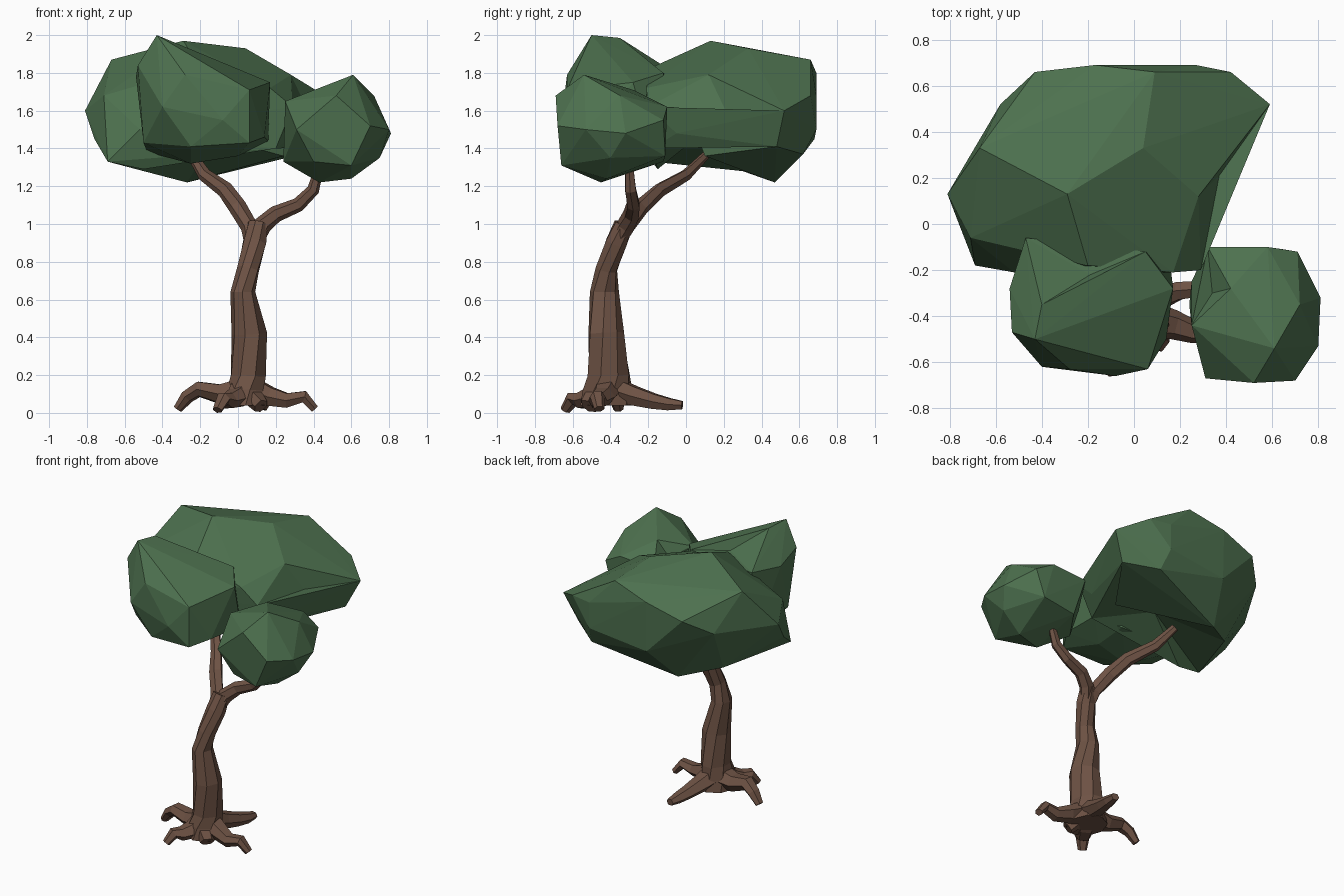
import bpy, bmesh, math, random
from mathutils import Vector

random.seed(4)


def material(name, col):
    m = bpy.data.materials.new(name)
    m.diffuse_color = (*col, 1)
    return m


GREEN = material("leaf green", (0.075, 0.165, 0.078))
BROWN = material("bark brown", (0.155, 0.085, 0.058))


def finish(bm, name, mat):
    bmesh.ops.recalc_face_normals(bm, faces=bm.faces[:])
    me = bpy.data.meshes.new(name)
    bm.to_mesh(me)
    bm.free()
    me.materials.append(mat)
    ob = bpy.data.objects.new(name, me)
    bpy.context.collection.objects.link(ob)
    return ob


def limb(name, path, sides, ref=(0, 1, 0), twist=0.0, jitter=0.1):
    """Faceted tube through (x, y, z, radius_a, radius_b) stations."""
    bm = bmesh.new()
    pts = [Vector(p[:3]) for p in path]
    bumps = [1 + random.uniform(-jitter, jitter) for _ in range(sides)]
    rings = []
    for i, p in enumerate(path):
        t = (pts[min(i + 1, len(pts) - 1)] - pts[max(i - 1, 0)]).normalized()
        a = Vector(ref).cross(t).normalized()
        b = t.cross(a)
        ring = []
        for k in range(sides):
            w = math.tau * k / sides + twist * i
            co = pts[i] + (a * math.cos(w) * p[3] + b * math.sin(w) * p[4]) * bumps[k]
            co.z = max(co.z, 0.0)
            ring.append(bm.verts.new(co))
        rings.append(ring)
    for r, s in zip(rings, rings[1:]):
        for k in range(sides):
            j = (k + 1) % sides
            bm.faces.new((r[k], r[j], s[j], s[k]))
    bm.faces.new(rings[0])
    bm.faces.new(rings[-1])
    return finish(bm, name, BROWN)


def leaf_clump(name, points, hollow=None, dents=()):
    """Convex faceted clump; hollow = tip of a recess in the underside,
    dents = points to which the nearest face is pushed in."""
    bm = bmesh.new()
    for p in points:
        bm.verts.new(p)
    bmesh.ops.convex_hull(bm, input=bm.verts[:])
    loose = [v for v in bm.verts if not v.link_faces]
    bmesh.ops.delete(bm, geom=loose, context='VERTS')
    bmesh.ops.recalc_face_normals(bm, faces=bm.faces[:])
    for d in map(Vector, dents):
        # face whose plane is nearest above the inner point
        f = min(bm.faces, key=lambda f: abs((d - f.verts[0].co).dot(f.normal))
                + 0.3 * (d - f.calc_center_median()).length)
        bmesh.ops.poke(bm, faces=[f])["verts"][0].co = d
        bm.normal_update()
    if hollow:
        under = [f for f in bm.faces if f.normal.z < -0.7 and f.calc_center_median().y < 0.3]
        if under:
            merged = bmesh.ops.dissolve_faces(bm, faces=under)["region"]
            big = max(merged, key=lambda f: f.calc_area())
            bmesh.ops.poke(bm, faces=[big])["verts"][0].co = Vector(hollow)
    return finish(bm, name, GREEN)


# Trunk, leaning back and to the right as it rises
limb("trunk", [
    (0.04, -0.41, 0.04, 0.13, 0.14), (0.04, -0.41, 0.12, 0.11, 0.13),
    (0.05, -0.405, 0.20, 0.10, 0.118), (0.055, -0.42, 0.42, 0.096, 0.1),
    (0.022, -0.43, 0.64, 0.066, 0.08), (0.05, -0.42, 0.76, 0.06, 0.062),
    (0.085, -0.37, 0.90, 0.064, 0.062), (0.10, -0.33, 1.0, 0.055, 0.055)],
    8, twist=0.2, jitter=0.08)

# Two branches from the fork
limb("left_branch", [
    (0.07, -0.38, 0.86, 0.03, 0.04), (0.06, -0.32, 0.98, 0.046, 0.045),
    (-0.005, -0.24, 1.09, 0.048, 0.045), (-0.07, -0.14, 1.18, 0.044, 0.036),
    (-0.18, 0.0, 1.26, 0.036, 0.03), (-0.25, 0.11, 1.37, 0.025, 0.022)], 6)
limb("right_branch", [
    (0.08, -0.38, 0.88, 0.04, 0.04), (0.13, -0.32, 0.99, 0.05, 0.046),
    (0.20, -0.29, 1.05, 0.044, 0.042), (0.32, -0.28, 1.10, 0.038, 0.036),
    (0.40, -0.295, 1.18, 0.033, 0.032), (0.43, -0.30, 1.29, 0.024, 0.024)], 6)

# Roots crawling outwards over the ground
ROOTS = {
    "left_root": [(0.03, -0.41, 0.12), (-0.10, -0.40, 0.10), (-0.21, -0.39, 0.125), (-0.27, -0.37, 0.085), (-0.32, -0.36, 0.02)],
    "right_root": [(0.06, -0.42, 0.13), (0.17, -0.44, 0.085), (0.26, -0.47, 0.065), (0.35, -0.47, 0.085), (0.405, -0.46, 0.02)],
    "front_root": [(0.03, -0.42, 0.13), (-0.01, -0.50, 0.08), (-0.05, -0.56, 0.065), (-0.08, -0.60, 0.075), (-0.11, -0.64, 0.015)],
    "back_root": [(0.05, -0.40, 0.13), (0.08, -0.28, 0.09), (0.11, -0.17, 0.06), (0.13, -0.09, 0.045), (0.14, -0.02, 0.04)],
    "small_front_root": [(0.06, -0.42, 0.13), (0.08, -0.48, 0.08), (0.12, -0.515, 0.035)],
}
RADII = [0.085, 0.066, 0.052, 0.042, 0.028]
for name, pts in ROOTS.items():
    limb(name, [(*p, r, r * 0.85) for p, r in zip(pts, RADII)], 6, ref=(0, 0, 1), jitter=0.12)

# Large rear canopy
leaf_clump("rear_canopy", [
    (-0.29, 0.13, 1.97), (0.04, 0.33, 1.93), (0.09, 0.66, 1.87), (-0.67, 0.33, 1.87),
    (-0.20, -0.18, 1.83), (0.42, 0.66, 1.68), (0.27, 0.69, 1.68), (-0.17, 0.69, 1.80),
    (-0.43, 0.66, 1.72), (-0.58, 0.52, 1.62), (0.59, 0.52, 1.60),
    (0.28, 0.12, 1.79), (0.29, -0.20, 1.62), (0.17, -0.21, 1.72), (0.31, -0.05, 1.48),
    (-0.81, 0.13, 1.60), (-0.76, 0.0, 1.45), (-0.71, -0.06, 1.68), (-0.69, -0.18, 1.33),
    (-0.52, -0.21, 1.50), (-0.27, 0.47, 1.22), (0.27, 0.69, 1.50), (-0.17, 0.68, 1.45),
    (0.30, 0.62, 1.37), (0.50, 0.48, 1.41), (0.24, 0.10, 1.36), (-0.50, 0.30, 1.28),
    (-0.50, -0.15, 1.29), (0.20, -0.18, 1.40)],
    hollow=(-0.12, 0.06, 1.46), dents=[(0.37, 0.21, 1.60)])

# Front left clump with its pointed crest
leaf_clump("front_left_clump", [
    (-0.43, -0.50, 2.0), (-0.40, -0.35, 1.985), (-0.47, -0.06, 1.80), (-0.54, -0.28, 1.78),
    (-0.53, -0.47, 1.84), (-0.40, -0.62, 1.62), (-0.28, -0.63, 1.79), (-0.08, -0.66, 1.55),
    (0.06, -0.63, 1.71), (0.06, -0.63, 1.43), (0.14, -0.50, 1.46), (0.17, -0.28, 1.75),
    (0.16, -0.20, 1.44), (0.05, -0.12, 1.80), (-0.25, -0.60, 1.41), (-0.50, -0.42, 1.43),
    (-0.48, -0.10, 1.38), (-0.25, -0.38, 1.32), (0.0, -0.35, 1.36), (0.0, -0.12, 1.38)],
    dents=[(-0.19, -0.22, 1.82)])

# Right clump
leaf_clump("right_clump", [
    (0.61, -0.54, 1.79), (0.58, -0.10, 1.62), (0.42, -0.28, 1.71), (0.32, -0.10, 1.60),
    (0.71, -0.12, 1.55), (0.72, -0.35, 1.68), (0.81, -0.32, 1.48), (0.80, -0.53, 1.50),
    (0.70, -0.68, 1.52), (0.52, -0.69, 1.68), (0.31, -0.67, 1.50), (0.25, -0.44, 1.65),
    (0.25, -0.25, 1.47), (0.24, -0.35, 1.33), (0.43, -0.45, 1.22), (0.60, -0.42, 1.24),
    (0.75, -0.40, 1.35), (0.60, -0.66, 1.31), (0.40, -0.12, 1.33), (0.65, -0.11, 1.36),
    (0.40, -0.62, 1.33)], dents=[(0.34, -0.30, 1.60)])
